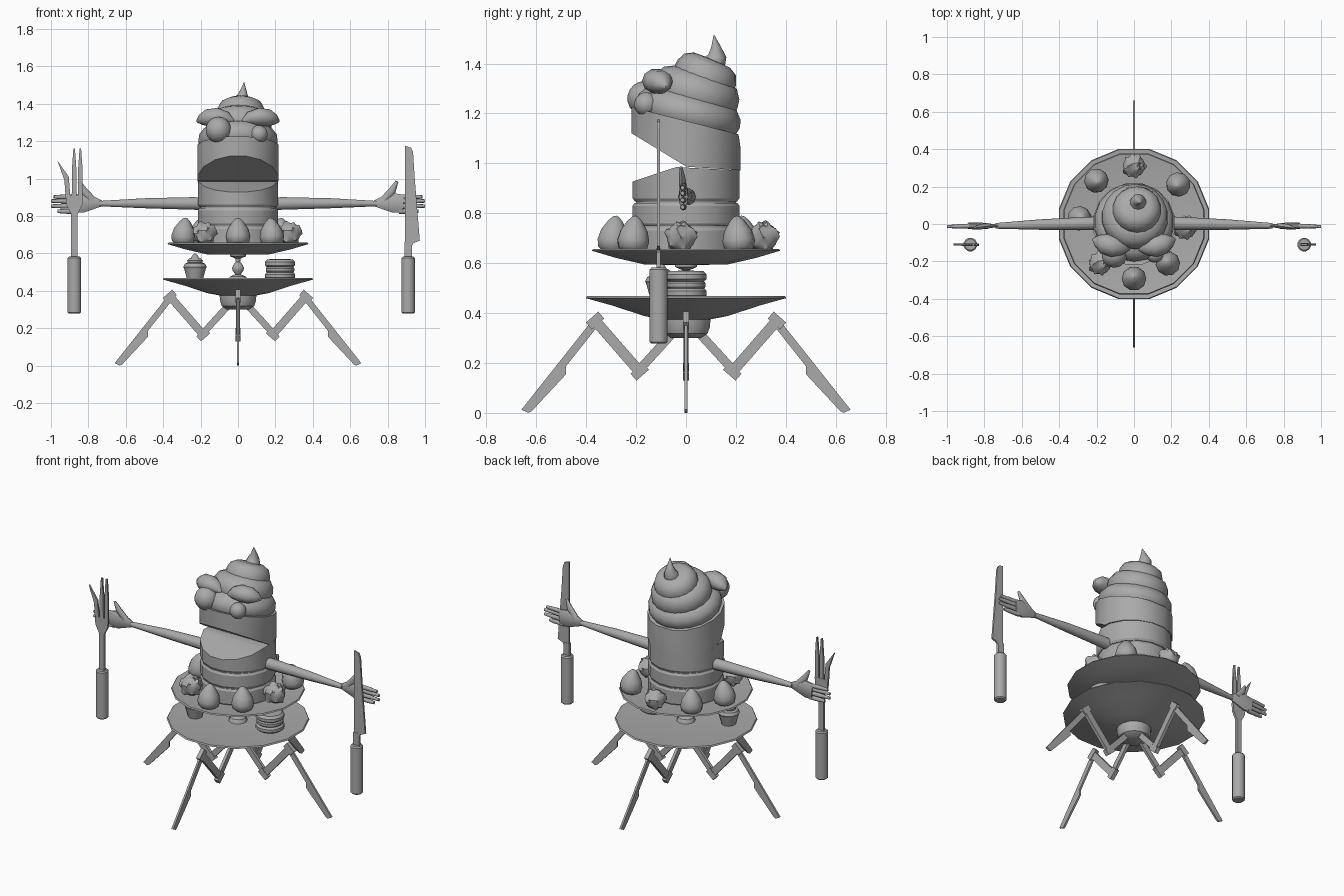
import bpy, bmesh, math
from mathutils import Vector, Matrix

cube = bpy.data.objects.get("Cube")
if cube:
    bpy.data.objects.remove(cube)

grey = bpy.data.materials.new("plain grey")
grey.use_nodes = True
GREY = (0.4, 0.4, 0.4, 1)
grey.diffuse_color = GREY
grey.node_tree.nodes["Principled BSDF"].inputs["Base Color"].default_value = GREY


def finish(name, bm, loc=(0, 0, 0), rot=(0, 0, 0), smooth=35):
    bmesh.ops.remove_doubles(bm, verts=bm.verts, dist=1e-5)
    bmesh.ops.recalc_face_normals(bm, faces=bm.faces)
    me = bpy.data.meshes.new(name)
    bm.to_mesh(me)
    bm.free()
    me.materials.append(grey)
    ob = bpy.data.objects.new(name, me)
    bpy.context.collection.objects.link(ob)
    ob.location, ob.rotation_euler = loc, rot
    bpy.ops.object.select_all(action='DESELECT')
    bpy.context.view_layer.objects.active = ob
    ob.select_set(True)
    bpy.ops.object.shade_smooth_by_angle(angle=math.radians(smooth))
    return ob


def skin(bm, rings):
    """Bridge rings of points and cap both ends."""
    loops = [[bm.verts.new(p) for p in r] for r in rings]
    n = len(loops[0])
    for a, b in zip(loops, loops[1:]):
        for i in range(n):
            bm.faces.new((a[i], a[(i + 1) % n], b[(i + 1) % n], b[i]))
    bm.faces.new(loops[0])
    bm.faces.new(loops[-1])


def lathe(name, profile, n=16, loc=(0, 0, 0), rot=(0, 0, 0), smooth=35, cuts=()):
    """Turn an (r, z) profile; each cut removes what lies along its normal."""
    bm = bmesh.new()
    turn = [2 * math.pi * (i + 0.5) / n for i in range(n)]
    skin(bm, [[(max(r, 2e-4) * math.cos(a), max(r, 2e-4) * math.sin(a), z) for a in turn]
              for r, z in profile])
    for co, no in cuts:
        res = bmesh.ops.bisect_plane(bm, geom=bm.verts[:] + bm.edges[:] + bm.faces[:],
                                     plane_co=co, plane_no=no, clear_outer=True)
        rim = [e for e in res["geom_cut"] if isinstance(e, bmesh.types.BMEdge)]
        bmesh.ops.contextual_create(bm, geom=rim)
    return finish(name, bm, loc, rot, smooth)


def tube(name, pts, radii, n=10, flat=1.0):
    """Tapered tube along points, optionally squashed in y."""
    bm, rings = bmesh.new(), []
    pts = [Vector(p) for p in pts]
    for i, p in enumerate(pts):
        t = (pts[min(i + 1, len(pts) - 1)] - pts[max(i - 1, 0)]).normalized()
        u = Vector((0, 1, 0))
        u = (u - t * u.dot(t)).normalized()
        v = t.cross(u)
        rings.append([p + radii[i] * (u * flat * math.cos(a) + v * math.sin(a))
                      for a in (2 * math.pi * k / n for k in range(n))])
    skin(bm, rings)
    return finish(name, bm, smooth=50)


def sheet(name, outline, thick, y=0, rot=0):
    """Outline in x and z, extruded along y."""
    bm = bmesh.new()
    skin(bm, [[(x, y + s * thick / 2, z) for x, z in outline] for s in (-1, 1)])
    return finish(name, bm, rot=(0, 0, rot), smooth=20)


def along(p, q, shape):
    """Map (distance, offset) points onto the line from p to q."""
    p, q = Vector(p), Vector(q)
    d = (q - p).normalized()
    n = Vector((d.y, -d.x))
    return [p + d * t + n * w for t, w in shape]


def bar(p, q, w):
    L = (Vector(q) - Vector(p)).length
    return along(p, q, [(0, -w / 2), (L, -w / 2), (L, w / 2), (0, w / 2)])


def ball(name, loc, scale, rot=(0, 0, 0)):
    bm = bmesh.new()
    bmesh.ops.create_uvsphere(bm, u_segments=14, v_segments=9, radius=1)
    bmesh.ops.scale(bm, vec=scale, verts=bm.verts)
    return finish(name, bm, loc, rot, 50)


# Two plates joined by a turned stem
lathe("lower_plate", [(0, .30), (.06, .30), (.088, .318), (.098, .345), (.1, .375), (.17, .388),
                      (.30, .43), (.41, .46), (.405, .468), (.28, .456), (0, .452)])
lathe("upper_plate", [(0, .592), (.17, .595), (.29, .622), (.385, .65), (.38, .657), (.28, .643),
                      (0, .64)])
lathe("plate_stem", [(0, .45), (.055, .452), (.045, .475), (.015, .488), (.03, .508), (.033, .522),
                     (.025, .54), (.012, .555), (.015, .572), (.045, .585), (.045, .6)], 12)

# Folding cutlery legs, four around the middle
HIP, LOW, HIGH, FOOT = (.03, .345), (.19, .17), (.36, .365), (.647, .003)
for k in range(4):
    turn = k * math.pi / 2
    sheet("thigh", bar(HIP, LOW, .035), .018, rot=turn)
    sheet("shin", bar(LOW, HIGH, .042), .02, rot=turn)
    for a, b in ((LOW, HIGH), (HIGH, LOW)):
        sheet("knee_block", along(a, b, [(-.025, -.033), (.012, -.033), (.012, .033), (-.025, .033)]),
              .026, rot=turn)
    sheet("blade_foot", along(HIGH, FOOT, [(0, -.016), (.462, -.016), (.455, .014), (.44, .02),
                                           (.24, .036), (.215, .016), (0, .016)]), .012, rot=turn)

# Layered cake body; the top layer is the lower jaw
R = .218
for z0, z1 in ((.64, .742), (.748, .842)):
    lathe("cake_layer", [(R - .008, z0), (R, z0 + .012), (R, z1 - .012), (R - .008, z1)], smooth=25)
lathe("cake_core", [(.205, .7), (.205, .87)])
lathe("lower_jaw", [(R - .008, .848), (R, .86), (R, 1.05)], smooth=25,
      cuts=[((0, -.215, .927), (0, -.33, 1)), ((0, 0, .983), (0, .05, 1))])

# Tilted head: upper jaw and piled cream rings
lathe("upper_jaw", [(.222, .9), (.222, 1.3)], smooth=25,
      cuts=[((0, -.245, 1.137), (0, -.61, -1)), ((0, 0, .987), (0, -.07, -1)),
            ((0, 0, 1.17), (0, .255, 1)), ((0, .228, 1), (0, 1, .15))])


def cream(name, loc, r, h, tilt):
    prof = [(r * .72, -h), (r * .93, -h * .7), (r, -h * .15), (r * .98, h * .3), (r * .86, h * .75),
            (r * .6, h), (0, h * 1.05)]
    lathe(name, prof, 18, loc, (-tilt, 0, 0), 50)


cream("cream_ring_large", (0, .01, 1.205), .215, .075, .26)
cream("cream_ring_middle", (.005, .04, 1.285), .178, .08, .3)
cream("cream_ring_small", (.015, .075, 1.345), .13, .075, .4)
tube("cream_tip", [(.02, .09, 1.37), (.022, .112, 1.40), (.022, .125, 1.43), (.028, .12, 1.465),
                   (.033, .112, 1.515)], [.045, .048, .037, .02, .001])

# Mismatched eyes under blob brows
ball("right_eye", (-.105, -.165, 1.26), (.07, .07, .07))
ball("left_eye", (.112, -.16, 1.237), (.048, .048, .048))
for s in (-1, 1):
    tube("brow", [(s * .025, -.13, 1.305), (s * .06, -.125, 1.322), (s * .11, -.12, 1.33),
                  (s * .16, -.105, 1.325), (s * .195, -.09, 1.315), (s * .22, -.08, 1.305)],
         [.01, .036, .05, .048, .03, .006], flat=1.15)

# Long arms and open hands
for s in (-1, 1):
    tube("arm", [(s * .15, .005, .865), (s * .25, .003, .867), (s * .5, -.003, .868),
                 (s * .74, -.01, .866)], [.036, .035, .028, .015])
    tube("palm", [(s * .725, -.01, .866), (s * .77, -.01, .87), (s * .83, -.01, .87),
                  (s * .885, -.01, .865)], [.015, .035, .055, .05], flat=.35)
    tube("thumb", [(s * .78, -.01, .885), (s * .825, -.015, .935), (s * .85, -.02, .985)],
         [.022, .02, .008], 8, .7)
    for z, tip in ((.902, .985), (.88, 1.0), (.853, 1.0), (.825, .965)):
        tube("finger", [(s * .86, -.01, z), (s * .93, -.012, z), (s * tip, -.014, z)],
             [.014, .013, .009], 8, .9)

# Fork and knife standing in front of the hands
GRIP = [(.03, .278), (.037, .285), (.037, .575), (.03, .582)]
FY = -.11
lathe("fork_handle", GRIP, 12, (-.875, FY, 0))
lathe("knife_handle", GRIP, 12, (.91, FY, 0))
sheet("fork_neck", bar((-.875, .57), (-.875, .84), .036), .014, FY)
sheet("fork_head", [(-.893, .81), (-.857, .81), (-.832, .86), (-.83, .91), (-.922, .91),
                    (-.918, .86)], .014, FY)
sheet("fork_bent_prong", [(-.922, .9), (-.896, .9), (-.905, 1.01), (-.965, 1.095), (-.928, .99)],
      .012, FY)
for x in (-.876, -.843):
    sheet("fork_prong", [(x - .013, .9), (x + .013, .9), (x + .012, 1.05), (x + .004, 1.162),
                         (x - .004, 1.162), (x - .012, 1.05)], .012, FY)
sheet("knife_neck", bar((.91, .57), (.91, .66), .04), .016, FY)
sheet("knife_blade", [(.893, .64), (.93, .64), (.938, .655), (.972, .668), (.945, 1.0), (.936, 1.14),
                      (.925, 1.165), (.893, 1.175)], .012, FY)

# Fruit round the cake: pointed berries and prickly berries
BERRIES = [(0, -.29, 0), (.18, -.21, 0), (.275, -.02, 1), (.235, .21, 0), (0, .31, 1),
           (-.2, .23, 0), (-.29, .03, 0), (-.18, -.21, 1)]
for x, y, prickly in BERRIES:
    if prickly:
        bm = bmesh.new()
        bmesh.ops.create_icosphere(bm, subdivisions=3, radius=.058)
        for i, v in enumerate(bm.verts):
            if i % 6 == 0:
                v.co *= 1.2
        finish("prickly_berry", bm, (x, y, .705), smooth=30)
    else:
        lean = Matrix.Rotation(math.atan2(y, x), 3, 'Z').to_euler()
        lean.y = -.12
        lathe("pointed_berry", [(.035, -.062), (.06, -.045), (.066, -.015), (.056, .025),
                                (.03, .065), (.012, .082), (0, .086)], 10, (x, y, .705), lean, 50)

# Sweets on the lower plate
sweet = (.225, 0, .46)
for z in (0, .066):
    lathe("biscuit_shell", [(.07, z), (.083, z + .01), (.083, z + .028), (.07, z + .042),
                            (0, z + .045)], 14, sweet)
lathe("biscuit_filling", [(.07, .035), (.078, .045), (.078, .06), (.07, .07)], 14, sweet)
cup = (-.23, -.1, .455)
lathe("cupcake_case", [(.042, 0), (.06, .065)], 14, cup)
lathe("cupcake_cream", [(.058, .06), (.064, .072), (.055, .09), (.04, .095), (.043, .106),
                        (.03, .12), (0, .125)], 14, cup)
lathe("cupcake_berry", [(0, .098), (.022, .104), (.024, .12), (.012, .138), (0, .145)], 10, cup)
